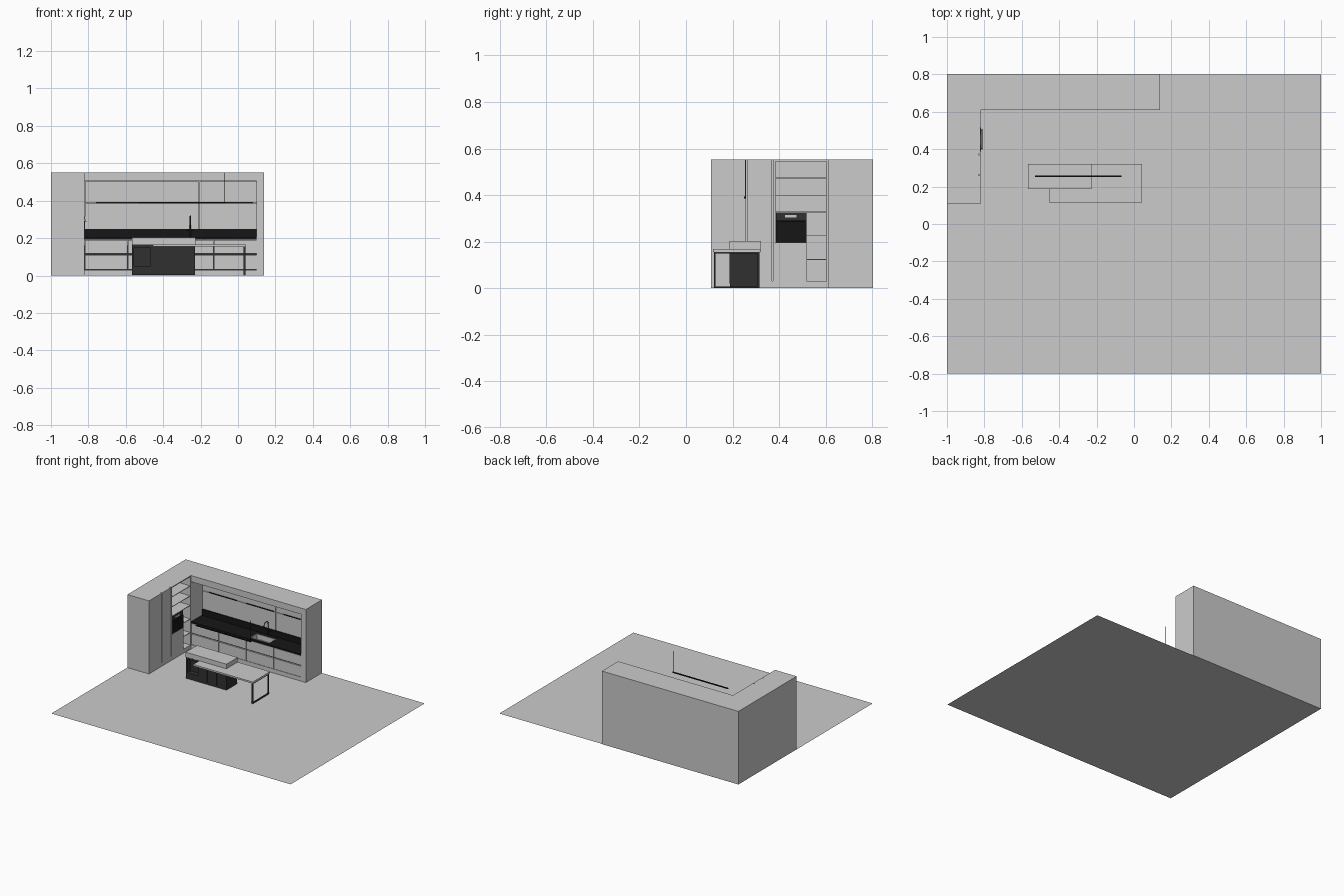
import bpy, math


def mat(name, v):
    m = bpy.data.materials.new(name)
    m.diffuse_color = (v, v, v, 1)
    return m


dark = mat("dark_wood", 0.03)
black = mat("black_stone", 0.008)


def boxes(name, items, material=None):
    """One object from boxes given as (x0, x1, y0, y1, z0, z1)."""
    v, f = [], []
    for x0, x1, y0, y1, z0, z1 in items:
        n = len(v)
        v += [(x, y, z) for z in (z0, z1) for x, y in ((x0, y0), (x1, y0), (x1, y1), (x0, y1))]
        f += [[n + i for i in q] for q in ((3, 2, 1, 0), (4, 5, 6, 7), (0, 1, 5, 4),
                                          (1, 2, 6, 5), (2, 3, 7, 6), (3, 0, 4, 7))]
    me = bpy.data.meshes.new(name)
    me.from_pydata(v, [], f)
    ob = bpy.data.objects.new(name, me)
    bpy.context.collection.objects.link(ob)
    if material:
        me.materials.append(material)
    return ob


def tube(name, pts, r, material=None):
    cu = bpy.data.curves.new(name, 'CURVE')
    cu.dimensions = '3D'
    cu.bevel_depth = r
    cu.bevel_resolution = 2
    cu.use_fill_caps = True
    s = cu.splines.new('POLY')
    s.points.add(len(pts) - 1)
    for p, c in zip(s.points, pts):
        p.co = (*c, 1)
    ob = bpy.data.objects.new(name, cu)
    bpy.context.collection.objects.link(ob)
    if material:
        cu.materials.append(material)
    return ob


# Floor sheet
bpy.ops.mesh.primitive_plane_add(size=2)
floor = bpy.context.object
floor.name = "floor"
floor.scale = (1, 0.8, 1)

# Back wall surround: back, left corner, right jamb, header, plinth
boxes("back_surround", [
    (-1, 0.14, 0.755, 0.803, 0, 0.552),
    (-1, -0.82, 0.61, 0.755, 0, 0.552),
    (0.10, 0.14, 0.61, 0.755, 0, 0.552),
    (-0.82, 0.10, 0.61, 0.755, 0.505, 0.552),
    (-0.82, 0.10, 0.61, 0.755, 0, 0.03)])

# Upper doors, two rows split at the handle line
W = 0.92 / 3
xs = [-0.82 + W * i for i in range(4)]
boxes("upper_doors", [(a + 0.001, b - 0.001, 0.745, 0.755, z0, z1)
                      for a, b in zip(xs, xs[1:]) for z0, z1 in ((0.25, 0.386), (0.389, 0.504))])
boxes("upper_handles", [(-0.76 + 0.31 * i, min(-0.53 + 0.31 * i, 0.08), 0.74, 0.746, 0.386, 0.392)
                        for i in range(3)], black)

# Lower drawers
boxes("lower_carcass", [(-0.82, 0.10, 0.622, 0.755, 0.03, 0.16)], dark)
boxes("drawer_fronts", [(-0.82 + 0.23 * i + 0.001, -0.82 + 0.23 * (i + 1) - 0.001, 0.612, 0.622, z0, z1)
                        for i in range(4) for z0, z1 in ((0.031, 0.111), (0.118, 0.19))])

# Counter with sink opening, and backsplash
sx0, sx1, sy0, sy1 = -0.34, -0.18, 0.63, 0.71
boxes("counter", [
    (-0.82, sx0, 0.61, 0.745, 0.193, 0.203),
    (sx1, 0.10, 0.61, 0.745, 0.193, 0.203),
    (sx0, sx1, 0.61, sy0, 0.193, 0.203),
    (sx0, sx1, sy1, 0.745, 0.193, 0.203)], black)
boxes("backsplash", [(-0.82, 0.10, 0.739, 0.755, 0.203, 0.249)], black)
t = 0.003
boxes("sink", [
    (sx0, sx1, sy0, sy1, 0.162, 0.165),
    (sx0, sx0 + t, sy0, sy1, 0.165, 0.2035), (sx1 - t, sx1, sy0, sy1, 0.165, 0.2035),
    (sx0, sx1, sy0, sy0 + t, 0.165, 0.2035), (sx0, sx1, sy1 - t, sy1, 0.165, 0.2035)])

# Gooseneck faucet with side lever
arc = [(-0.255, 0.70 + 0.025 * math.cos(math.pi * i / 10), 0.294 + 0.025 * math.sin(math.pi * i / 10))
       for i in range(11)]
tube("faucet", [(-0.255, 0.725, 0.203)] + arc + [(-0.255, 0.675, 0.27)], 0.003, dark)
tube("faucet_lever", [(-0.275, 0.725, 0.24), (-0.235, 0.725, 0.24)], 0.003, dark)

# Tall cupboard block on the left, doors separated by grip grooves
boxes("tall_cupboard", [(-1, -0.832, 0.108, 0.385, 0, 0.552),
                        (-0.832, -0.82, 0.108, 0.385, 0, 0.03)])
boxes("tall_doors", [(-0.832, -0.82, a, b, 0.03, 0.552)
                     for a, b in ((0.108, 0.258), (0.265, 0.369), (0.375, 0.385))])

# Open shelf niche around the oven
boxes("shelf_niche", [
    (-1, -0.957, 0.385, 0.61, 0, 0.552),
    (-0.957, -0.82, 0.385, 0.61, 0.545, 0.552),
    (-0.957, -0.82, 0.603, 0.61, 0.03, 0.545),
    (-0.957, -0.82, 0.385, 0.61, 0, 0.03),
    (-0.957, -0.82, 0.385, 0.519, 0.03, 0.193)])
boxes("niche_shelves", [(-0.957, -0.822, 0.385, 0.603, z, z + 0.004) for z in (0.326, 0.397, 0.472)]
      + [(-0.957, -0.822, 0.519, 0.603, z, z + 0.004) for z in (0.12, 0.223)])

# Oven
boxes("oven_body", [(-0.957, -0.821, 0.386, 0.519, 0.193, 0.326)], dark)
boxes("oven_door", [(-0.821, -0.819, 0.388, 0.517, 0.197, 0.292)], black)
boxes("oven_display", [(-0.821, -0.819, 0.425, 0.475, 0.303, 0.315)])
boxes("oven_handle", [(-0.815, -0.811, 0.398, 0.507, 0.285, 0.289),
                      (-0.819, -0.815, 0.402, 0.406, 0.285, 0.289),
                      (-0.819, -0.815, 0.499, 0.503, 0.285, 0.289)], dark)

# Island body with an open compartment at its front left
boxes("island_body", [
    (-0.567, -0.23, 0.225, 0.315, 0.004, 0.165),
    (-0.468, -0.23, 0.19, 0.225, 0.004, 0.165),
    (-0.567, -0.555, 0.19, 0.225, 0.004, 0.165),
    (-0.555, -0.468, 0.19, 0.225, 0.004, 0.05),
    (-0.555, -0.468, 0.19, 0.225, 0.15, 0.165)], dark)
boxes("island_drawers", [(-0.463 + 0.078 * i, -0.388 + 0.078 * i, 0.186, 0.19, 0.02, 0.15)
                         for i in range(3)], dark)
boxes("island_top", [(-0.568, -0.228, 0.187, 0.322, 0.167, 0.202)])

# Table leaf with its loop leg
boxes("table_top", [(-0.455, 0.043, 0.115, 0.322, 0.155, 0.167)])
boxes("table_leg", [
    (0.03, 0.04, 0.12, 0.127, 0, 0.155), (0.03, 0.04, 0.308, 0.315, 0, 0.155),
    (0.03, 0.04, 0.127, 0.308, 0, 0.007), (0.03, 0.04, 0.127, 0.308, 0.148, 0.155)], dark)

# Pendant bar light with its cord
boxes("pendant_bar", [(-0.53, -0.067, 0.25, 0.258, 0.386, 0.393)], black)
tube("pendant_cord", [(-0.07, 0.254, 0.393), (-0.07, 0.254, 0.55)], 0.0012, black)
